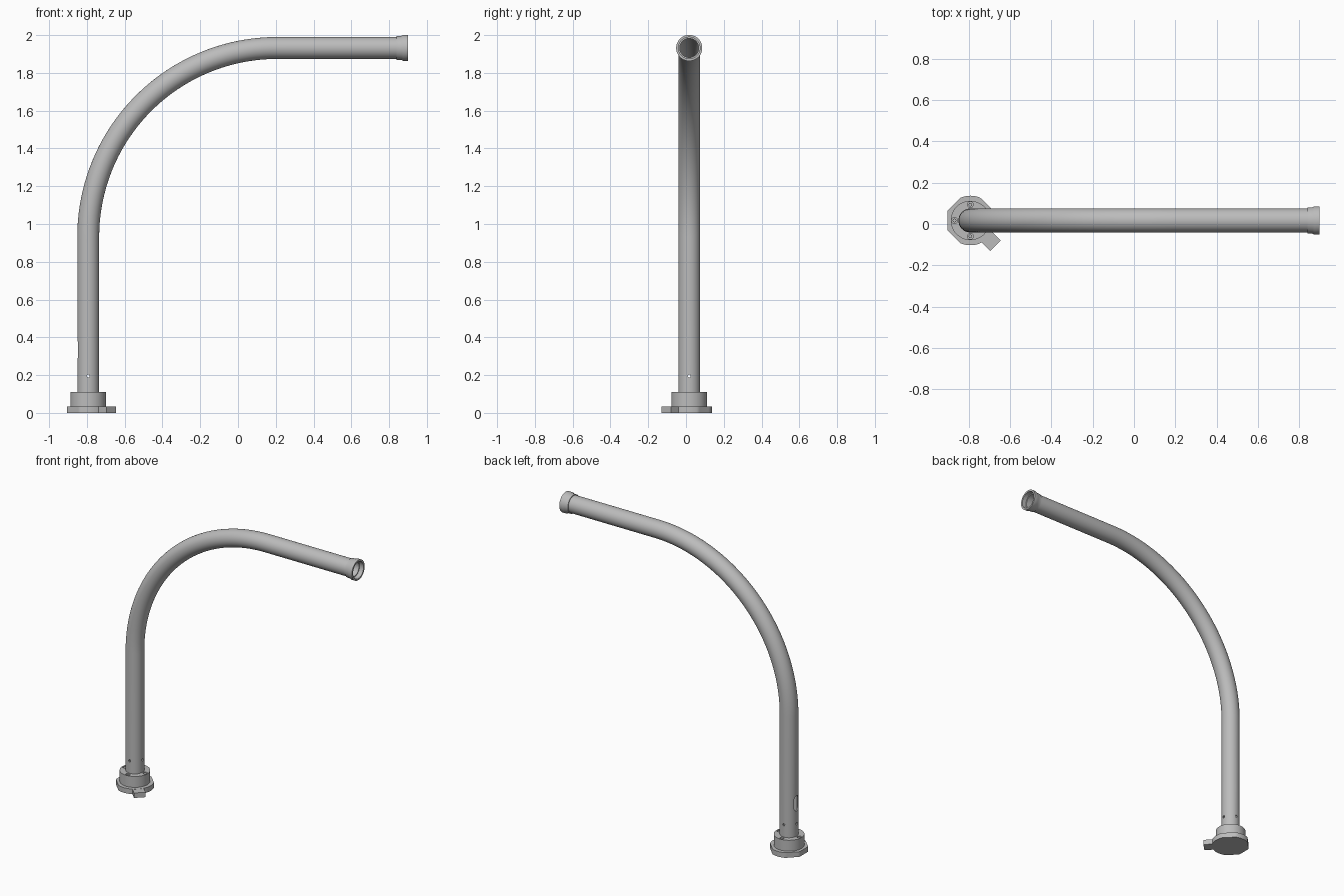
import bpy, bmesh, math
from mathutils import Vector, Matrix

default = bpy.data.objects.get("Cube")
if default:
    bpy.data.objects.remove(default)

grey = bpy.data.materials.new("grey metal")
grey.use_nodes = True
COLOUR = (0.5, 0.5, 0.5, 1)
grey.diffuse_color = COLOUR
grey.node_tree.nodes["Principled BSDF"].inputs["Base Color"].default_value = COLOUR

CX, CY, TOP = -0.793, 0.017, 1.932   # post axis and arm height
R, WALL, BEND = 0.058, 0.008, 1.0
END = 0.9


def finish(bm, name, smooth=True):
    bmesh.ops.recalc_face_normals(bm, faces=bm.faces)
    mesh = bpy.data.meshes.new(name)
    bm.to_mesh(mesh)
    bm.free()
    mesh.materials.append(grey)
    obj = bpy.data.objects.new(name, mesh)
    bpy.context.collection.objects.link(obj)
    if smooth:
        bpy.ops.object.select_all(action="DESELECT")
        obj.select_set(True)
        bpy.context.view_layer.objects.active = obj
        bpy.ops.object.shade_smooth_by_angle(angle=math.radians(35))
    return obj


def ring_loops(bm, loops, closed):
    """Bridge a list of equal vertex rings."""
    n = len(loops[0])
    pairs = list(zip(loops, loops[1:]))
    if closed:
        pairs.append((loops[-1], loops[0]))
    for a, b in pairs:
        for i in range(n):
            j = (i + 1) % n
            bm.faces.new((a[i], a[j], b[j], b[i]))


def lathe(name, profile, origin, matrix=Matrix(), segs=64):
    """Turn a closed (radius, height) profile about its axis."""
    bm = bmesh.new()
    loops = []
    for r, h in profile:
        angles = [math.tau * i / segs for i in range(segs)]
        loops.append([bm.verts.new(Vector(origin) + matrix @ Vector(
            (r * math.cos(a), r * math.sin(a), h))) for a in angles])
    ring_loops(bm, loops, True)
    return finish(bm, name)


def prism(name, outline, z0, z1):
    bm = bmesh.new()
    base = bm.faces.new([bm.verts.new((x, y, z0)) for x, y in outline])
    up = bmesh.ops.extrude_face_region(bm, geom=[base])["geom"]
    verts = [g for g in up if isinstance(g, bmesh.types.BMVert)]
    bmesh.ops.translate(bm, verts=verts, vec=(0, 0, z1 - z0))
    return finish(bm, name)


def cut(target, bm, name):
    cutter = finish(bm, name, False)
    cutter.hide_render = True
    mod = target.modifiers.new(name, "BOOLEAN")
    mod.operation, mod.solver, mod.object = "DIFFERENCE", "EXACT", cutter
    bpy.context.view_layer.objects.active = target
    bpy.ops.object.select_all(action="DESELECT")
    target.select_set(True)
    bpy.ops.object.modifier_apply(modifier=name)
    bpy.data.objects.remove(cutter)


def add_cylinder(bm, pos, radius, depth, axis):
    turn = Vector(axis).to_track_quat("Z", "Y").to_matrix().to_4x4()
    bmesh.ops.create_cone(bm, cap_ends=True, segments=20, radius1=radius, radius2=radius,
                          depth=depth, matrix=Matrix.Translation(pos) @ turn)


# Bent hollow pipe: straight post, quarter bend, straight arm
stations = [(CX, 0.04, 0)]
STEPS = 40
for i in range(STEPS + 1):
    t = math.pi / 2 * i / STEPS
    stations.append((CX + BEND * (1 - math.cos(t)), TOP - BEND + BEND * math.sin(t), t))
stations.append((END - 0.03, TOP, math.pi / 2))
bm = bmesh.new()


def pipe_ring(station, r, segs=48):
    x, z, t = station
    ring = []
    for i in range(segs):
        a = math.tau * i / segs
        u, v = r * math.cos(a), r * math.sin(a)
        ring.append(bm.verts.new((x + u * math.cos(t), CY + v, z - u * math.sin(t))))
    return ring


loops = [pipe_ring(s, R) for s in stations]
loops += [pipe_ring(s, R - WALL) for s in reversed(stations)]
ring_loops(bm, loops, True)
pipe = finish(bm, "bent_pipe")

# Screw holes around the post and the cable slot on its outer side
bm = bmesh.new()
for i in range(4):
    a = math.pi / 2 * i
    d = Vector((math.cos(a), math.sin(a), 0))
    add_cylinder(bm, Vector((CX, CY, 0.195)) + d * R, 0.008, 0.04, d)
cut(pipe, bm, "post_holes")
bm = bmesh.new()
outline = []
SLOT_R, SLOT_Z, SLOT_HALF = 0.022, 0.335, 0.03
for i in range(24):
    a = math.tau * (i + 0.5) / 24
    lift = math.copysign(SLOT_HALF, math.sin(a))
    outline.append((CX - 0.1, CY + SLOT_R * math.cos(a), SLOT_Z + lift + SLOT_R * math.sin(a)))
face = bm.faces.new([bm.verts.new(p) for p in outline])
new = bmesh.ops.extrude_face_region(bm, geom=[face])["geom"]
bmesh.ops.translate(bm, verts=[g for g in new if isinstance(g, bmesh.types.BMVert)],
                    vec=(0.08, 0, 0))
cut(pipe, bm, "cable_slot")

# Base plate: round with flats
flats = [math.radians(d) for d in (45, 135, 180, 225)]
outline = []
for i in range(96):
    a = math.tau * i / 96
    r = 0.12
    for f in flats:
        c = math.cos(a - f)
        if c > 0.5:
            r = min(r, 0.112 / c)
    outline.append((CX + r * math.cos(a), CY + r * math.sin(a)))
prism("base_plate", outline, 0, 0.035)

# Tab pointing diagonally outward from the plate
d = Vector((1, -1)).normalized()
s = Vector((1, 1)).normalized()
c = Vector((CX, CY))
corners = [c + d * along + s * side for along, side in
           ((0.09, -0.036), (0.172, -0.036), (0.172, 0.036), (0.09, 0.036))]
prism("base_tab", corners, 0, 0.034)

# Hub around the foot of the post, with four screw recesses
hub = lathe("base_hub", [(R - 0.002, 0.03), (0.095, 0.03), (0.095, 0.11), (R - 0.002, 0.11)],
            (CX, CY, 0))
bm = bmesh.new()
for i in range(4):
    a = math.pi / 2 * i
    add_cylinder(bm, (CX + 0.077 * math.cos(a), CY + 0.077 * math.sin(a), 0.11),
                 0.014, 0.05, (0, 0, 1))
cut(hub, bm, "hub_recesses")
for i in range(4):
    a = math.pi / 2 * i
    bm = bmesh.new()
    add_cylinder(bm, (CX + 0.077 * math.cos(a), CY + 0.077 * math.sin(a), 0.09),
                 0.009, 0.03, (0, 0, 1))
    finish(bm, "hub_screw")

# Flared collar on the open end of the arm
along_x = Matrix.Rotation(math.pi / 2, 3, "Y")
lathe("end_collar",
      [(R - 0.001, -0.06), (0.063, -0.06), (0.064, -0.035), (0.069, -0.025), (0.069, 0),
       (0.057, 0), (0.057, -0.025), (R - 0.001, -0.03)],
      (END, CY, TOP), along_x)
